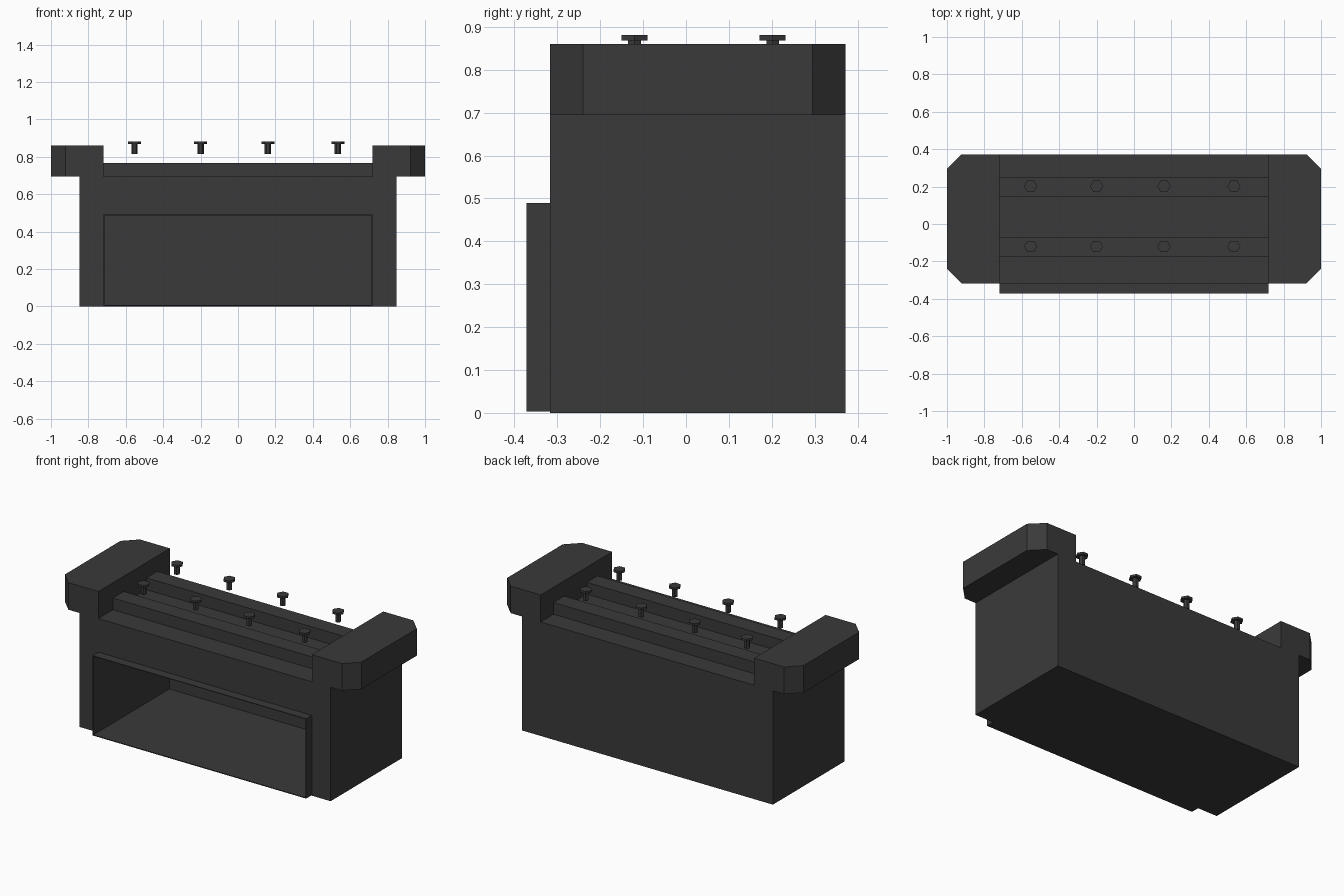
import bpy, bmesh, math

if "Cube" in bpy.data.objects:
    bpy.data.objects.remove(bpy.data.objects["Cube"])

mat = bpy.data.materials.new("dark_metal")
mat.diffuse_color = (0.042, 0.042, 0.042, 1)
mat.use_nodes = True
mat.node_tree.nodes["Principled BSDF"].inputs["Base Color"].default_value = mat.diffuse_color


def prism(name, outline, z0, z1):
    """Extrude an XY outline from z0 to z1."""
    bm = bmesh.new()
    face = bm.faces.new([bm.verts.new((x, y, z0)) for x, y in outline])
    ext = bmesh.ops.extrude_face_region(bm, geom=[face])
    top = [v for v in ext["geom"] if isinstance(v, bmesh.types.BMVert)]
    bmesh.ops.translate(bm, verts=top, vec=(0, 0, z1 - z0))
    bmesh.ops.recalc_face_normals(bm, faces=bm.faces)
    mesh = bpy.data.meshes.new(name)
    bm.to_mesh(mesh)
    bm.free()
    ob = bpy.data.objects.new(name, mesh)
    bpy.context.collection.objects.link(ob)
    mesh.materials.append(mat)
    return ob


def box(name, x0, x1, y0, y1, z0, z1):
    return prism(name, [(x0, y0), (x1, y0), (x1, y1), (x0, y1)], z0, z1)


def ngon(cx, cy, r, n=6):
    return [(cx + r * math.cos(2 * math.pi * i / n),
             cy + r * math.sin(2 * math.pi * i / n)) for i in range(n)]


def cut(ob, cutter):
    mod = ob.modifiers.new("opening", "BOOLEAN")
    mod.operation = "DIFFERENCE"
    mod.solver = "EXACT"
    mod.object = cutter
    cutter.hide_render = True
    cutter.hide_viewport = False
    cutter.display_type = "WIRE"


FRONT, BACK = -0.317, 0.372

# Main body and the projecting front frame, both opened by one deep cavity
cavity = box("cavity_cutter", -0.715, 0.715, -0.5, 0.36, 0.008, 0.486)
body = box("body", -0.847, 0.847, FRONT, BACK, 0, 0.695)
frame = box("front_frame", -0.72, 0.72, -0.372, FRONT, 0.003, 0.49)
cut(body, cavity)
cut(frame, cavity)

# End caps with chamfered outer corners
c = 0.077
for side, s in (("left", -1), ("right", 1)):
    prism("end_cap_" + side,
          [(s * 0.72, FRONT), (s * (1 - c), FRONT), (s, FRONT + c),
           (s, BACK - c), (s * (1 - c), BACK), (s * 0.72, BACK)], 0.695, 0.86)

# Two long rails between the caps, with floating hex bolts above each
for row, y in (("front", -0.125), ("back", 0.197)):
    box("rail_" + row, -0.72, 0.72, y - 0.052, y + 0.052, 0.695, 0.767)
    by = y + 0.005
    for i, x in enumerate((-0.553, -0.2, 0.16, 0.534)):
        prism(f"bolt_head_{row}_{i}", ngon(x, by, 0.035), 0.868, 0.881)
        prism(f"bolt_shank_{row}_{i}", ngon(x, by, 0.017), 0.815, 0.868)
